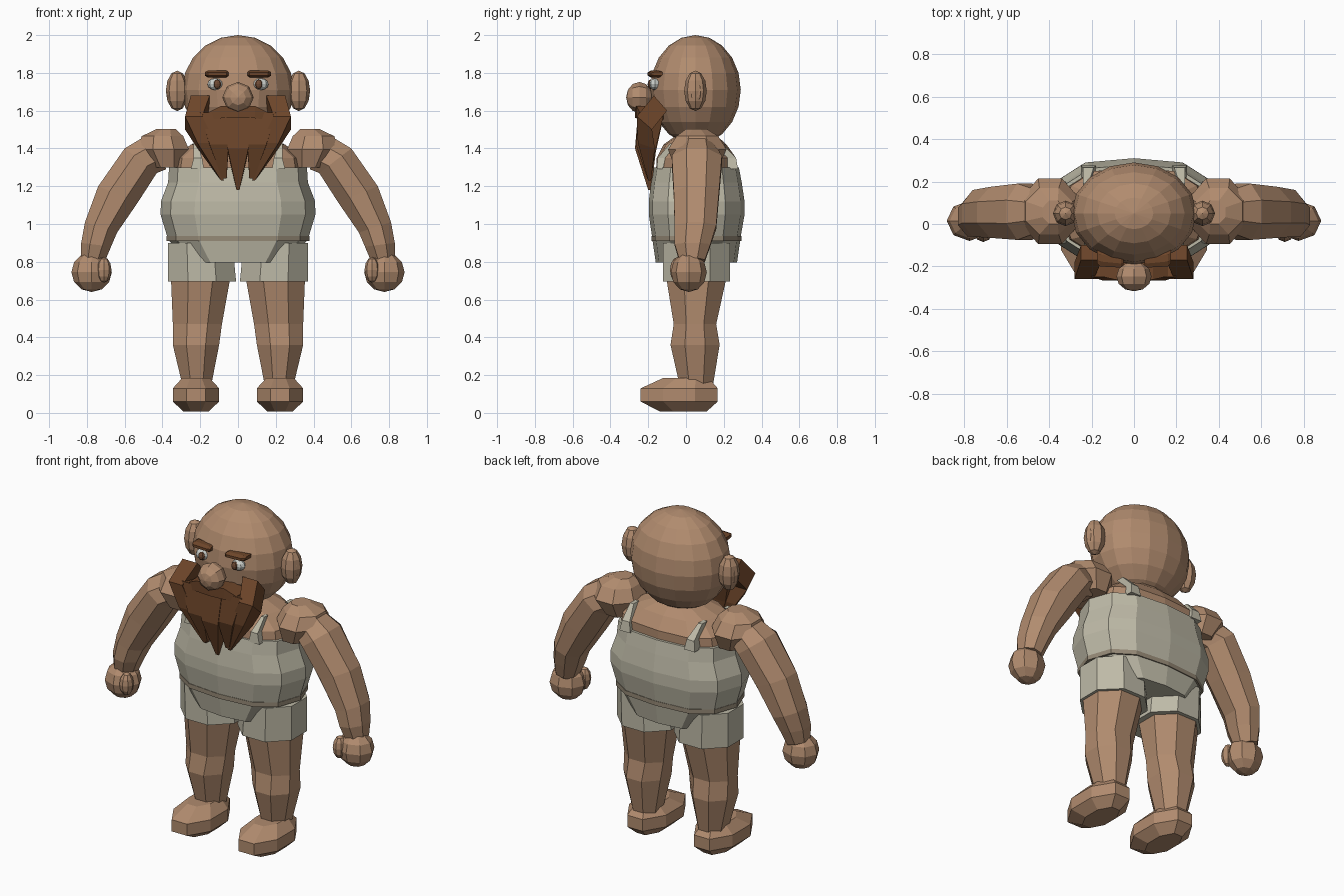
import bpy, bmesh, math
from mathutils import Matrix, Vector

if "Cube" in bpy.data.objects:
    bpy.data.objects.remove(bpy.data.objects["Cube"])


def material(name, rgb):
    m = bpy.data.materials.new(name)
    m.diffuse_color = (*rgb, 1)
    m.use_nodes = True
    m.node_tree.nodes["Principled BSDF"].inputs["Base Color"].default_value = m.diffuse_color
    return m


SKIN = material("skin", (0.44, 0.26, 0.157))
CLOTH = material("pale_cloth", (0.515, 0.49, 0.386))
BAND = material("waistband", (0.30, 0.25, 0.18))
HAIR = material("brown_hair", (0.155, 0.061, 0.023))
WHITE = material("eye_white", (0.60, 0.63, 0.60))
IRIS = material("brown_iris", (0.16, 0.07, 0.035))


def finish(bm, name, mat, mirror):
    bmesh.ops.recalc_face_normals(bm, faces=bm.faces)
    mesh = bpy.data.meshes.new(name)
    bm.to_mesh(mesh)
    bm.free()
    mesh.materials.append(mat)
    ob = bpy.data.objects.new(name, mesh)
    bpy.context.collection.objects.link(ob)
    if mirror:
        mod = ob.modifiers.new("mirror", 'MIRROR')
        mod.use_mirror_merge = False
    return ob


def skin_rings(name, mat, rings, mirror=False):
    """Bridge rings of points and cap both ends."""
    bm = bmesh.new()
    loops = [[bm.verts.new(p) for p in ring] for ring in rings]
    n = len(loops[0])
    for a, b in zip(loops, loops[1:]):
        for i in range(n):
            j = (i + 1) % n
            bm.faces.new((a[i], a[j], b[j], b[i]))
    bm.faces.new(loops[0])
    bm.faces.new(loops[-1])
    return finish(bm, name, mat, mirror)


def polygon(n):
    r = 1 / math.cos(math.pi / n)
    return [(r * math.cos((i + .5) * math.tau / n), r * math.sin((i + .5) * math.tau / n))
            for i in range(n)]


OCT = polygon(8)
BOX = [(-1, -1), (1, -1), (1, 1), (-1, 1)]
quarter = [(0, 1), (.56, .92), (.87, .6)]
TORSO = (quarter + [(1, 0)] + [(a, -b) for a, b in quarter[::-1]]
         + [(-a, -b) for a, b in quarter[1:]] + [(-1, 0)]
         + [(-a, b) for a, b in quarter[:0:-1]])


def loft(name, mat, rings, profile=OCT, mirror=False):
    """Each ring: x, z of one side, x, z of the other side, y front, y back."""
    pts = []
    for xa, za, xb, zb, y0, y1 in rings:
        pts.append([((xa + xb) / 2 + (xb - xa) / 2 * a,
                     (y0 + y1) / 2 + (y1 - y0) / 2 * b,
                     (za + zb) / 2 + (zb - za) / 2 * a) for a, b in profile])
    return skin_rings(name, mat, pts, mirror)


def level(x0, x1, z, y0, y1):
    return (x0, z, x1, z, y0, y1)


def ball(name, mat, centre, radii, seg=8, rows=6, mirror=False, axis=None):
    bm = bmesh.new()
    bmesh.ops.create_uvsphere(bm, u_segments=seg, v_segments=rows, radius=1)
    if axis:
        bm.transform(Matrix.Rotation(math.pi / 2, 4, axis))
    bm.transform(Matrix.Translation(Vector(centre)) @ Matrix.Diagonal((*radii, 1)))
    return finish(bm, name, mat, mirror)


# Head, ears and nose
ball("head", SKIN, (0, .05, 1.71), (.295, .24, .29), 16, 10)
ball("ear", SKIN, (.322, .05, 1.705), (.06, .06, .107), 8, 6, True)
ball("inner_ear", SKIN, (.358, .052, 1.70), (.02, .036, .06), 8, 6, True)
ball("nose", SKIN, (0, -.247, 1.67), (.083, .07, .082), 8, 6, axis='X')

# Eyes and brows
ball("eye", WHITE, (.12, -.165, 1.74), (.042, .03, .031), 8, 6, True)
ball("iris", IRIS, (.11, -.188, 1.74), (.021, .015, .025), 8, 6, True)
loft("brow", HAIR, [(.05, 1.785, .05, 1.805, -.195, -.15),
                    (.062, 1.776, .062, 1.812, -.205, -.14),
                    (.16, 1.776, .16, 1.812, -.20, -.12),
                    (.175, 1.785, .175, 1.805, -.185, -.11)], mirror=True)


# Moustache and tapered beard locks
def lock(name, rows, mirror=True):
    """Each row: x range, then front and back edges as y, z."""
    skin_rings(name, HAIR, [[(x0, fy, fz), (x1, fy, fz), (x1, by, bz), (x0, by, bz)]
                            for x0, x1, fy, fz, by, bz in rows], mirror)


loft("moustache", HAIR, [(0, 1.56, 0, 1.62, -.27, -.16), (.09, 1.56, .09, 1.625, -.262, -.14),
                         (.16, 1.55, .16, 1.59, -.245, -.12)], BOX, True)
lock("outer_beard_lock", [(.15, .25, -.17, 1.68, -.10, 1.60), (.19, .28, -.26, 1.57, -.18, 1.50),
                          (.12, .215, -.255, 1.43, -.165, 1.40),
                          (.075, .09, -.20, 1.23, -.185, 1.23)])
lock("inner_beard_lock", [(.06, .20, -.25, 1.59, -.12, 1.57), (.05, .15, -.265, 1.42, -.16, 1.40),
                          (.06, .085, -.205, 1.24, -.185, 1.24)])
lock("centre_beard_lock", [(-.07, .07, -.255, 1.58, -.12, 1.56),
                           (-.055, .055, -.27, 1.40, -.16, 1.38),
                           (-.008, .008, -.20, 1.18, -.185, 1.18)], False)

# Chest, shirt, waistband and hips
loft("chest", SKIN, [level(-.355, .355, 1.26, -.16, .265), level(-.34, .34, 1.35, -.155, .265),
                     level(-.25, .25, 1.42, -.12, .215), level(-.12, .12, 1.47, -.05, .16)], TORSO)
loft("shirt", CLOTH, [level(-.375, .375, .935, -.18, .29), level(-.41, .41, 1.05, -.197, .31),
                      level(-.408, .408, 1.12, -.197, .31), level(-.37, .37, 1.22, -.185, .295),
                      level(-.365, .365, 1.30, -.17, .28)], TORSO)
loft("waistband", BAND, [level(-.378, .378, .91, -.183, .293),
                         level(-.378, .378, .937, -.183, .293)], TORSO)
loft("hips", CLOTH, [level(-.26, .26, .795, -.16, .27),
                     level(-.365, .365, .912, -.177, .287)], TORSO)

# Narrow shirt straps, front and back
loft("front_strap", CLOTH, [level(.18, .25, 1.29, -.155, -.12), level(.19, .235, 1.35, -.15, -.11),
                            level(.215, .235, 1.425, -.085, -.05)], BOX, True)
loft("back_strap", CLOTH, [level(.18, .25, 1.29, .22, .275), level(.19, .24, 1.35, .22, .265),
                           level(.215, .24, 1.425, .14, .19)], BOX, True)

# Shoulders and arms
loft("shoulder", SKIN, [level(.29, .46, 1.30, -.06, .17), level(.26, .53, 1.395, -.095, .215),
                        level(.29, .51, 1.465, -.05, .17), level(.33, .43, 1.503, .0, .11)],
     mirror=True)
loft("arm", SKIN, [(.38, 1.29, .45, 1.49, -.03, .15), (.43, 1.27, .60, 1.40, -.075, .19),
                   (.53, 1.115, .74, 1.20, -.065, .175), (.64, .955, .81, 1.01, -.06, .16),
                   (.672, .88, .83, .90, -.06, .13), (.71, .79, .83, .82, -.035, .10)],
     mirror=True)
ball("hand", SKIN, (.775, .015, .745), (.107, .095, .105), 8, 6, True)
ball("thumb", SKIN, (.71, -.045, .757), (.04, .04, .068), 8, 6, True)

# Shorts, legs and feet
loft("shorts_leg", CLOTH, [level(.01, .37, .695, -.122, .232), level(.03, .37, .90, -.122, .232)],
     mirror=True)
loft("leg", SKIN, [level(.145, .29, .13, -.03, .14), level(.10, .345, .36, -.082, .178),
                   level(.085, .345, .47, -.065, .16), level(.04, .355, .72, -.105, .215)],
     mirror=True)
loft("foot", SKIN, [level(.155, .29, .008, -.14, .11), level(.10, .345, .06, -.24, .168),
                    level(.10, .345, .13, -.24, .168), level(.15, .295, .185, -.12, .12)],
     mirror=True)
